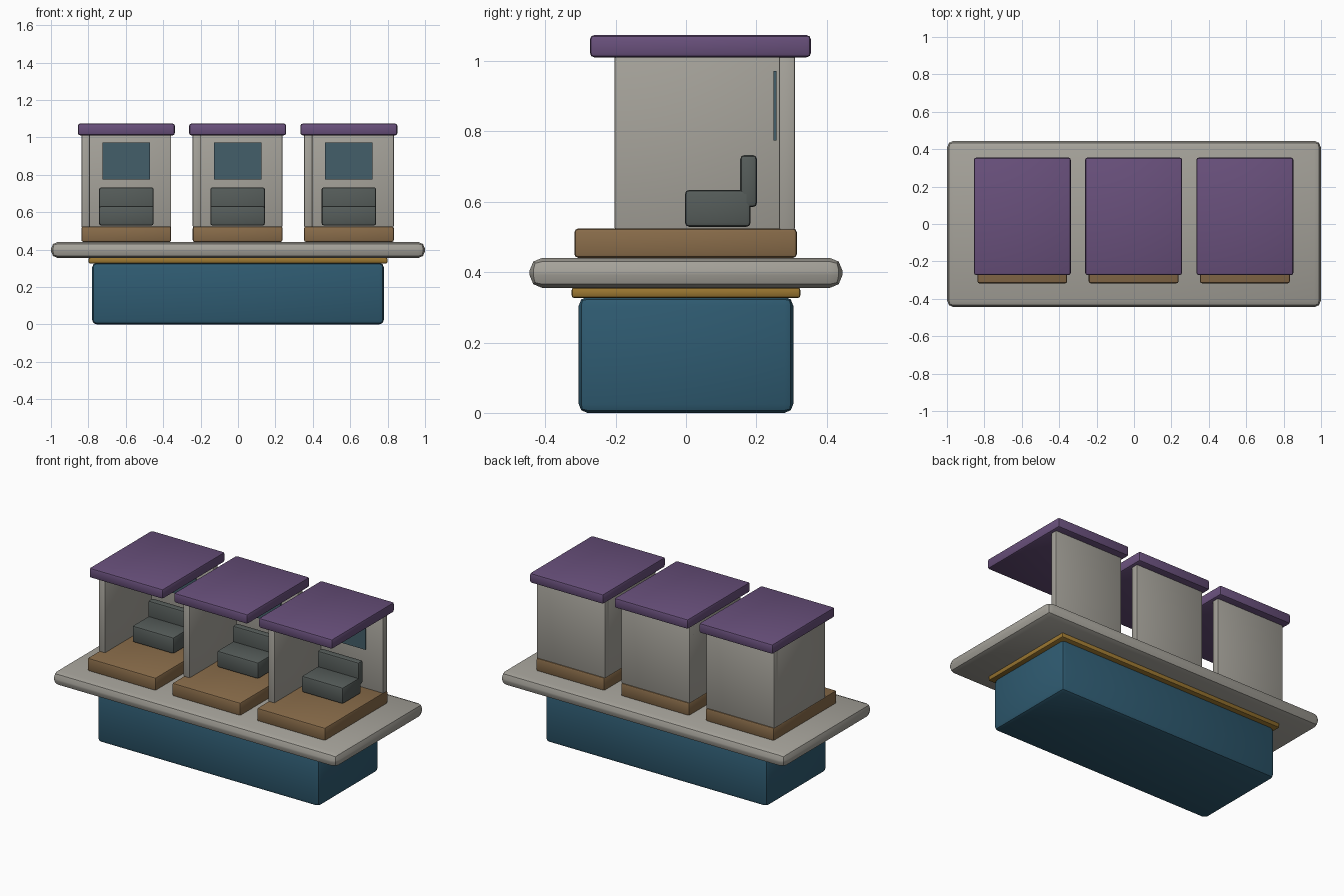
import bpy, bmesh, math
from mathutils import Vector

if "Cube" in bpy.data.objects:
    bpy.data.objects.remove(bpy.data.objects["Cube"])


def material(name, rgb):
    m = bpy.data.materials.new(name)
    m.diffuse_color = (*rgb, 1.0)
    m.use_nodes = True
    m.node_tree.nodes["Principled BSDF"].inputs["Base Color"].default_value = m.diffuse_color
    return m


TEAL = material("deep teal", (0.028, 0.104, 0.165))
GOLD = material("gold", (0.32, 0.18, 0.03))
STONE = material("warm grey", (0.38, 0.365, 0.325))
WOOD = material("brown wood", (0.25, 0.15, 0.068))
PURPLE = material("purple", (0.14, 0.08, 0.20))
SEAT = material("dark grey green", (0.092, 0.108, 0.102))
GLASS = material("blue glass", (0.056, 0.112, 0.142))


def box(name, x, y, z, mat, bevel=0.0, segments=2):
    """Rounded box given by its (min, max) range along each axis."""
    bm = bmesh.new()
    bmesh.ops.create_cube(bm, size=1.0)
    ranges = (x, y, z)
    size = Vector([r[1] - r[0] for r in ranges])
    bmesh.ops.scale(bm, vec=size, verts=bm.verts)
    if bevel:
        bmesh.ops.bevel(bm, geom=list(bm.edges), offset=bevel, segments=segments,
                        profile=0.5, affect='EDGES', clamp_overlap=True)
    mesh = bpy.data.meshes.new(name)
    bm.to_mesh(mesh)
    bm.free()
    ob = bpy.data.objects.new(name, mesh)
    ob.location = [(r[0] + r[1]) / 2 for r in ranges]
    mesh.materials.append(mat)
    bpy.context.collection.objects.link(ob)
    bpy.ops.object.select_all(action='DESELECT')
    ob.select_set(True)
    bpy.context.view_layer.objects.active = ob
    bpy.ops.object.shade_smooth_by_angle(angle=math.radians(30))
    return ob


# Base, trim and the wide deck
box("base", (-0.78, 0.78), (-0.305, 0.305), (0.0, 0.33), TEAL, 0.025)
box("gold_trim", (-0.80, 0.80), (-0.326, 0.326), (0.326, 0.357), GOLD, 0.01)
box("deck", (-1.0, 1.0), (-0.445, 0.445), (0.355, 0.441), STONE, 0.037)

# Three booths, open at the front and on the right
for i, cx in enumerate((-0.597, -0.002, 0.593), 1):
    def part(name, x, y, z, mat, bevel):
        return box(f"{name}_{i}", (cx + x[0], cx + x[1]), y, z, mat, bevel)

    part("platform", (-0.24, 0.24), (-0.317, 0.315), (0.441, 0.524), WOOD, 0.01)
    part("back_wall", (-0.24, 0.24), (0.264, 0.31), (0.52, 1.015), STONE, 0.006)
    part("side_wall", (-0.24, -0.195), (-0.203, 0.309), (0.52, 1.015), STONE, 0.006)
    part("roof", (-0.259, 0.259), (-0.273, 0.355), (1.011, 1.074), PURPLE, 0.012)
    part("seat_cushion", (-0.146, 0.146), (-0.003, 0.184), (0.529, 0.634), SEAT, 0.012)
    part("seat_back", (-0.146, 0.146), (0.154, 0.202), (0.585, 0.733), SEAT, 0.012)
    part("window", (-0.127, 0.127), (0.249, 0.257), (0.775, 0.972), GLASS, 0.0)
